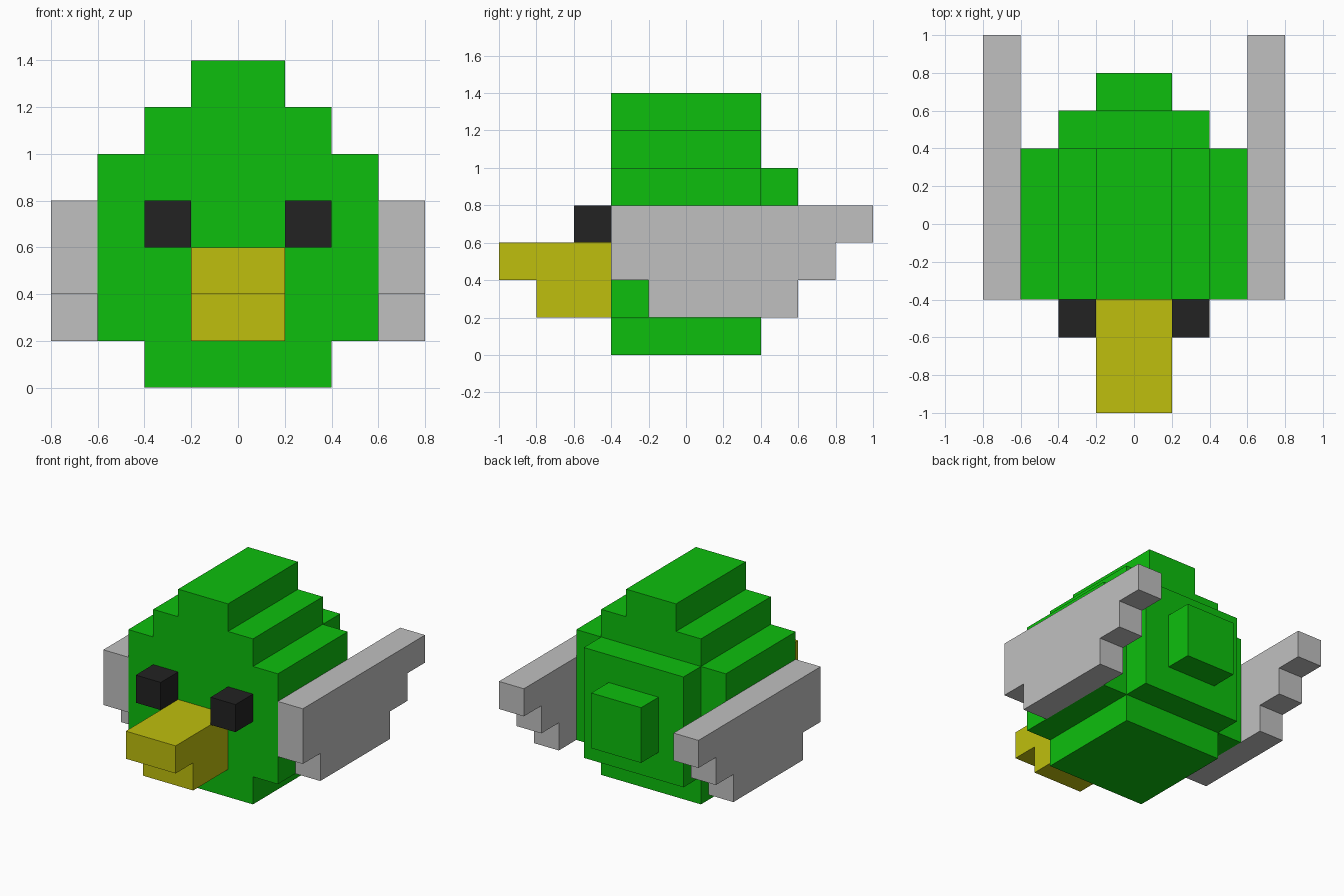
import bpy, bmesh
from mathutils import Vector

cube = bpy.data.objects.get("Cube")
if cube:
    bpy.data.objects.remove(cube, do_unlink=True)


def material(name, rgb):
    m = bpy.data.materials.new(name)
    m.use_nodes = True
    m.diffuse_color = (*rgb, 1)
    m.node_tree.nodes["Principled BSDF"].inputs["Base Color"].default_value = (*rgb, 1)
    return m


GREEN = material("green", (0.004, 0.522, 0.004))
YELLOW = material("yellow", (0.522, 0.522, 0.004))
GREY = material("light grey", (0.527, 0.527, 0.527))
BLACK = material("black", (0.016, 0.016, 0.016))


def extrude(name, points, axis, start, end, mat):
    """Extrude a flat outline along x (outline in y, z) or y (outline in x, z)."""
    bm = bmesh.new()
    place = (lambda a, b: (start, a, b)) if axis == "x" else (lambda a, b: (a, start, b))
    face = bm.faces.new([bm.verts.new(place(a, b)) for a, b in points])
    out = bmesh.ops.extrude_face_region(bm, geom=[face])
    step = Vector((end - start, 0, 0)) if axis == "x" else Vector((0, end - start, 0))
    bmesh.ops.translate(bm, vec=step,
                        verts=[g for g in out["geom"] if isinstance(g, bmesh.types.BMVert)])
    bmesh.ops.recalc_face_normals(bm, faces=bm.faces)
    mesh = bpy.data.meshes.new(name)
    bm.to_mesh(mesh)
    bm.free()
    mesh.materials.append(mat)
    obj = bpy.data.objects.new(name, mesh)
    bpy.context.collection.objects.link(obj)
    return obj


def rect(a0, a1, b0, b1):
    return [(a0, b0), (a1, b0), (a1, b1), (a0, b1)]


# Body: stepped outline, mirrored left to right
half = [(0.4, 0), (0.4, 0.2), (0.6, 0.2), (0.6, 1.0),
        (0.4, 1.0), (0.4, 1.2), (0.2, 1.2), (0.2, 1.4)]
extrude("body", half + [(-x, z) for x, z in reversed(half)], "y", -0.4, 0.4, GREEN)

# Stepped back and tail
extrude("back", rect(-0.4, 0.4, 0.2, 1.0), "y", 0.4, 0.6, GREEN)
extrude("tail", rect(-0.2, 0.2, 0.4, 0.8), "y", 0.6, 0.8, GREEN)

# Beak: upper half overhangs the lower half
beak = [(-0.4, 0.2), (-0.8, 0.2), (-0.8, 0.4), (-1.0, 0.4), (-1.0, 0.6), (-0.4, 0.6)]
extrude("beak", beak, "x", -0.2, 0.2, YELLOW)

# Wings and eyes on both sides
wing = [(-0.2, 0.2), (0.6, 0.2), (0.6, 0.4), (0.8, 0.4), (0.8, 0.6),
        (1.0, 0.6), (1.0, 0.8), (-0.4, 0.8), (-0.4, 0.4), (-0.2, 0.4)]
for side, s in (("left", 1), ("right", -1)):
    extrude(side + "_wing", wing, "x", 0.6 * s, 0.8 * s, GREY)
    extrude(side + "_eye", rect(-0.6, -0.4, 0.6, 0.8), "x", 0.2 * s, 0.4 * s, BLACK)
